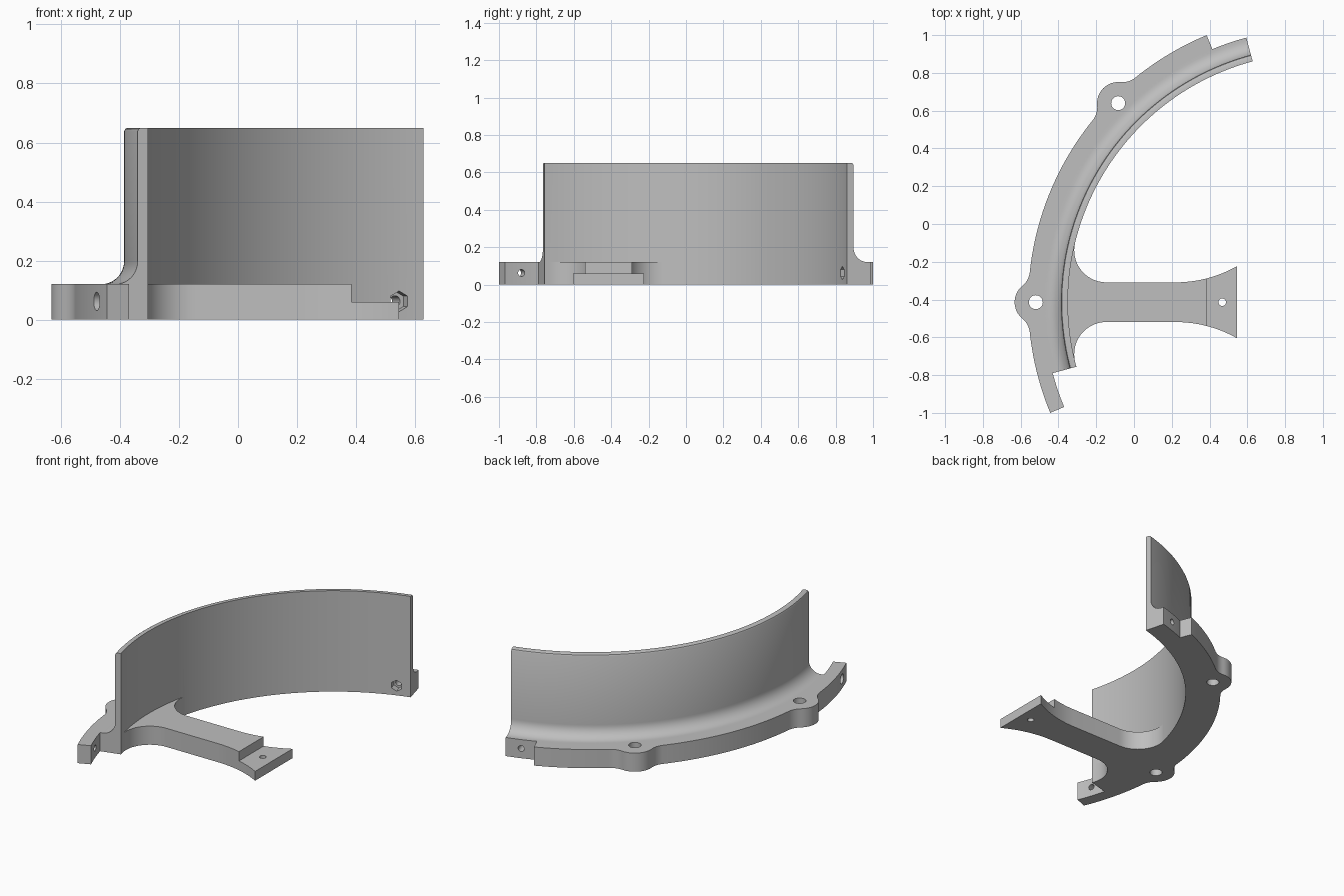
import bpy, bmesh
from math import radians, degrees, sin, cos, pi, sqrt, asin, acos, atan2
from mathutils import Matrix, Vector

if "Cube" in bpy.data.objects:
    bpy.data.objects.remove(bpy.data.objects["Cube"], do_unlink=True)

CENTRE = Vector((0.97, -0.414, 0))        # axis of the curved wall
R_IN, R_WALL, R_STEP, R_OUT = 1.32, 1.356, 1.45, 1.53
FLANGE_H, WALL_H = 0.12, 0.65
HOLE_R = 1.49                             # bolt circle radius

grey = bpy.data.materials.new("light_grey")
grey.use_nodes = True
grey.diffuse_color = (0.52, 0.52, 0.52, 1)
grey.node_tree.nodes["Principled BSDF"].inputs["Base Color"].default_value = grey.diffuse_color


def arc(cx, cy, r, a0, a1, n):
    """Points of an arc, angles in degrees."""
    steps = [radians(a0 + (a1 - a0) * i / n) for i in range(n + 1)]
    return [(cx + r * cos(a), cy + r * sin(a)) for a in steps]


def mirrored(points):
    return [(x, -y) for x, y in reversed(points)]


def finish(name, bm):
    bmesh.ops.recalc_face_normals(bm, faces=bm.faces)
    mesh = bpy.data.meshes.new(name)
    bm.to_mesh(mesh)
    bm.free()
    mesh.materials.append(grey)
    obj = bpy.data.objects.new(name, mesh)
    bpy.context.collection.objects.link(obj)
    return obj


def plate(name, outline, height):
    """Extrude a plan outline, given relative to the wall axis."""
    clean = []
    for p in outline:
        if not clean or (Vector(p) - Vector(clean[-1])).length > 1e-4:
            clean.append(p)
    bm = bmesh.new()
    face = bm.faces.new([bm.verts.new(CENTRE + Vector((x, y, 0))) for x, y in clean])
    top = bmesh.ops.extrude_face_region(bm, geom=[face])["geom"]
    verts = [g for g in top if isinstance(g, bmesh.types.BMVert)]
    bmesh.ops.translate(bm, verts=verts, vec=(0, 0, height))
    return finish(name, bm)


def sweep(name, profile, a0, a1, n):
    """Turn a (radius, height) profile about the wall axis."""
    bm = bmesh.new()
    rings = []
    for i in range(n + 1):
        a = radians(a0 + (a1 - a0) * i / n)
        rings.append([bm.verts.new(CENTRE + Vector((r * cos(a), r * sin(a), z)))
                      for r, z in profile])
    count = len(profile)
    for low, high in zip(rings, rings[1:]):
        for j in range(count):
            k = (j + 1) % count
            bm.faces.new((low[j], low[k], high[k], high[j]))
    bm.faces.new(rings[0])
    bm.faces.new(rings[-1])
    return finish(name, bm)


def cylinder(name, start, end, radius, sides):
    bm = bmesh.new()
    axis = end - start
    place = Matrix.Translation((start + end) / 2) @ axis.to_track_quat("Z", "Y").to_matrix().to_4x4()
    bmesh.ops.create_cone(bm, cap_ends=True, segments=sides, radius1=radius,
                          radius2=radius, depth=axis.length, matrix=place)
    return finish(name, bm)


def box(name, low, high):
    bm = bmesh.new()
    bmesh.ops.create_cube(bm, size=1)
    size = Vector(high) - Vector(low)
    for v in bm.verts:
        v.co = Vector(low) + Vector([(c + 0.5) * s for c, s in zip(v.co, size)])
    return finish(name, bm)


def combine(target, tool, operation):
    tool.hide_render = True
    mod = target.modifiers.new("combine", "BOOLEAN")
    mod.operation, mod.solver, mod.object = operation, "EXACT", tool
    bpy.context.view_layer.objects.active = target
    bpy.ops.object.modifier_apply(modifier=mod.name)
    bpy.data.objects.remove(tool, do_unlink=True)


def polar(r, angle, z):
    a = radians(angle)
    return CENTRE + Vector((r * cos(a), r * sin(a), z))


# Curved wall with a foot, a cove outside and an eased top edge
COVE = 0.078
cove = arc(R_WALL + COVE, FLANGE_H + COVE, COVE, 270, 180, 10)
wall_profile = [(R_IN, 0), (R_STEP, 0), (R_STEP, FLANGE_H)] + cove + [
    (R_WALL, WALL_H - 0.012), (R_WALL - 0.004, WALL_H - 0.004),
    (R_WALL - 0.012, WALL_H), (R_IN, WALL_H)]
bracket = sweep("curved_wall_bracket", wall_profile, 105, 195, 90)

# Outer flange with two blended bolt bosses
BOSS, BLEND = 0.112, 0.11
reach = R_OUT + BLEND
spread = degrees(acos((reach**2 + HOLE_R**2 - (BOSS + BLEND)**2) / (2 * reach * HOLE_R)))
fx, fy = reach * cos(radians(spread)), -reach * sin(radians(spread))
beta = degrees(atan2(-fy, HOLE_R - fx))
blend = arc(fx, fy, BLEND, 180 - spread, beta, 8)
boss_shape = blend + arc(HOLE_R, 0, BOSS, beta - 180, 180 - beta, 16) + mirrored(blend)


def boss(angle):
    c, s = cos(radians(angle)), sin(radians(angle))
    return [(x * c - y * s, x * s + y * c) for x, y in boss_shape]


outline = (arc(0, 0, R_OUT, 112.5, 135 - spread, 16) + boss(135)
           + arc(0, 0, R_OUT, 135 + spread, 180 - spread, 32) + boss(180)
           + arc(0, 0, R_OUT, 180 + spread, 202.5, 16)
           + arc(0, 0, R_STEP, 202.5, 195, 8)
           + arc(0, 0, 1.4, 195, 112.5, 60))
combine(bracket, plate("outer_flange", outline, FLANGE_H), "UNION")

# Inward arm with filleted root and flared tip
HALF, ROOT, FLARE = 0.105, 0.17, 0.66
rx, ry = -sqrt((R_IN - ROOT)**2 - (HALF + ROOT)**2), HALF + ROOT
phi = degrees(atan2(ry, rx))
upper = arc(rx, ry, ROOT, phi, 270, 16)
upper += arc(0.22 - CENTRE.x, HALF + FLARE, FLARE, 270, 270 + degrees(asin(0.325 / FLARE)), 12)
arm_outline = upper + mirrored(upper) + arc(0, 0, R_IN + 0.015, 360 - phi, phi, 20)
combine(bracket, plate("arm", arm_outline, FLANGE_H), "UNION")

# Lowered pad at the arm tip
combine(bracket, box("tip_step", (0.385, -0.8, 0.06), (0.7, 0, 0.3)), "DIFFERENCE")

# Vertical bolt holes
for r, angle, radius in ((HOLE_R, 135, 0.037), (HOLE_R, 180, 0.037), (0.503, 180, 0.02)):
    tool = cylinder("bolt_hole", polar(r, angle, -0.1), polar(r, angle, 0.3), radius, 32)
    combine(bracket, tool, "DIFFERENCE")

# Radial joining holes: nut pocket at one end, counterbore at the other
for r0, r1, angle, radius, sides in ((1.28, 1.5, 108.75, 0.019, 24),
                                     (1.28, 1.365, 108.75, 0.035, 6),
                                     (1.4, 1.6, 198.75, 0.019, 24),
                                     (1.51, 1.6, 198.75, 0.031, 24)):
    tool = cylinder("joining_hole", polar(r0, angle, 0.062), polar(r1, angle, 0.062), radius, sides)
    combine(bracket, tool, "DIFFERENCE")

# Smooth curved faces, keep hard edges
bpy.ops.object.select_all(action="DESELECT")
bracket.select_set(True)
bpy.context.view_layer.objects.active = bracket
bpy.ops.object.shade_smooth_by_angle(angle=radians(30))
